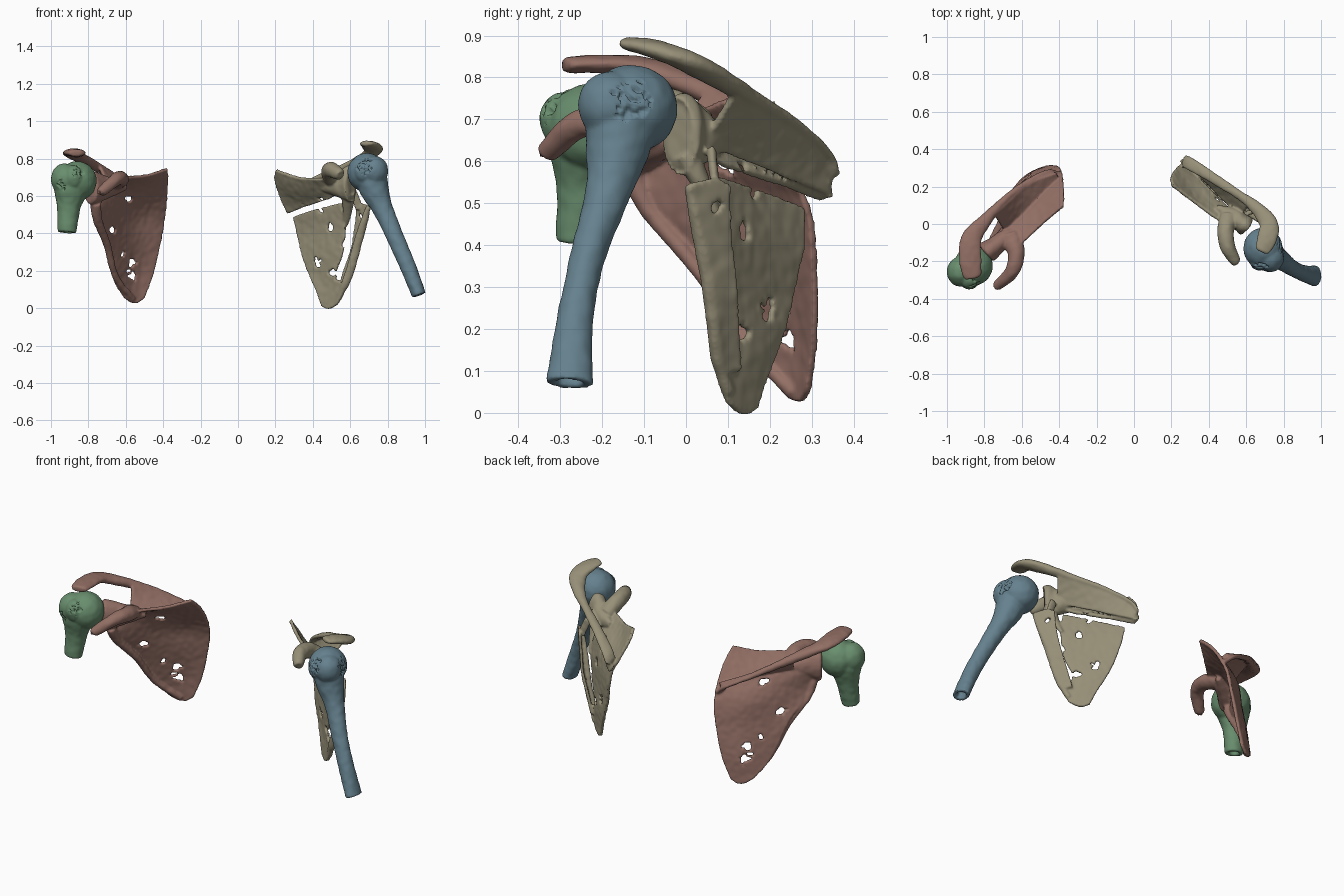
import bpy, bmesh, math
from mathutils import Vector, noise


def spline(pts, t):
    """Catmull-Rom point on a list of vectors, t in 0..1."""
    n = len(pts) - 1
    i = min(int(t * n), n - 1)
    f = t * n - i
    b, c = pts[i], pts[i + 1]
    a = pts[i - 1] if i > 0 else b * 2 - c
    d = pts[i + 2] if i + 2 <= n else c * 2 - b
    return 0.5 * (2 * b + (c - a) * f + (2 * a - 5 * b + 4 * c - d) * f**2
                  + (3 * b - a - 3 * c + d) * f**3)


def merge(bm, part):
    me = bpy.data.meshes.new("tmp")
    part.to_mesh(me)
    part.free()
    bm.from_mesh(me)
    bpy.data.meshes.remove(me)


def plate(bm, rows, thick=0.018, holes=(), nu=64, nv=64):
    """Thin curved sheet through rows of control points, with ragged holes (x, z, radius)."""
    rows = [[Vector(p) for p in r] for r in rows]
    p = bmesh.new()
    grid = []
    for j in range(nv + 1):
        cols = [spline(list(c), j / nv) for c in zip(*rows)]
        grid.append([p.verts.new(spline(cols, i / nu)) for i in range(nu + 1)])
    for j in range(nv):
        for i in range(nu):
            q = [grid[j][i], grid[j][i + 1], grid[j + 1][i + 1], grid[j + 1][i]]
            c = sum((v.co for v in q), Vector()) / 4
            wob = 1.1 * noise.noise(c * 60)
            if any(math.hypot(c.x - x, c.z - z) < r * (1 + wob) for x, z, r in holes):
                continue
            p.faces.new(q)
    bmesh.ops.delete(p, geom=[v for v in p.verts if not v.link_faces], context='VERTS')
    p.normal_update()
    bmesh.ops.solidify(p, geom=p.faces[:], thickness=thick)
    bmesh.ops.recalc_face_normals(p, faces=p.faces[:])
    merge(bm, p)


def tube(bm, path, up=(0, 0, 1), steps=40, sides=24, recess=0):
    """Elliptic sweep; path entries are x, y, z, sideways radius, upward radius."""
    pos = [Vector(q[:3]) for q in path]
    rad = [Vector((q[3], q[4], 0)) for q in path]
    p = bmesh.new()
    rings = []
    for k in range(steps + 1):
        t = k / steps
        c, r = spline(pos, t), spline(rad, t)
        tan = (spline(pos, min(1, t + .01)) - spline(pos, max(0, t - .01))).normalized()
        side = tan.cross(Vector(up)).normalized()
        nor = side.cross(tan)
        rings.append([p.verts.new(c + side * r.x * math.cos(a) + nor * r.y * math.sin(a))
                      for a in (2 * math.pi * s / sides for s in range(sides))])
    for a, b in zip(rings, rings[1:]):
        for s in range(sides):
            p.faces.new((a[s], a[s - 1], b[s - 1], b[s]))
    p.faces.new(rings[0])
    if recess:   # marrow hollow: narrower ring sunk into the end
        c = spline(pos, 1)
        rim = [p.verts.new(c + (v.co - c) * .55) for v in rings[-1]]
        sunk = [p.verts.new(v.co - tan * recess) for v in rim]
        for a, b in ((rings[-1], rim), (rim, sunk)):
            for s in range(sides):
                p.faces.new((a[s], a[s - 1], b[s - 1], b[s]))
        p.faces.new(sunk)
    else:
        p.faces.new(rings[-1])
    bmesh.ops.recalc_face_normals(p, faces=p.faces[:])
    merge(bm, p)


def ball(bm, x, y, z, rx, ry=None, rz=None):
    p = bmesh.new()
    bmesh.ops.create_uvsphere(p, u_segments=32, v_segments=20, radius=1)
    bmesh.ops.scale(p, vec=(rx, ry or rx, rz or rx), verts=p.verts)
    bmesh.ops.translate(p, vec=(x, y, z), verts=p.verts)
    merge(bm, p)


def finish(name, bm, color, smooth=5, pits=()):
    """Fuse the pieces into one bone, roughen it, pit it and colour it."""
    me = bpy.data.meshes.new(name + "_raw")
    bm.to_mesh(me)
    bm.free()
    raw = bpy.data.objects.new(name + "_raw", me)
    bpy.context.collection.objects.link(raw)
    rm = raw.modifiers.new("fuse", 'REMESH')
    rm.mode, rm.voxel_size = 'VOXEL', 0.006
    sm = raw.modifiers.new("soften", 'SMOOTH')
    sm.factor, sm.iterations = 0.5, smooth
    dg = bpy.context.evaluated_depsgraph_get()
    out = bpy.data.meshes.new_from_object(raw.evaluated_get(dg))
    bpy.data.objects.remove(raw)
    normals = [v.normal.copy() for v in out.vertices]
    for v, n in zip(out.vertices, normals):
        d = 0.002 * noise.noise(v.co * 30)
        for x, y, z, r in pits:
            if (v.co - Vector((x, y, z))).length < r and noise.noise(v.co * 80) > 0.22:
                d -= 0.014
        v.co += n * d
    ob = bpy.data.objects.new(name, out)
    bpy.context.collection.objects.link(ob)
    mat = bpy.data.materials.new(name + "_colour")
    mat.diffuse_color = (*color, 1)
    out.materials.clear()
    out.materials.append(mat)
    out.polygons.foreach_set("use_smooth", [True] * len(out.polygons))


# Shoulder blade on the -x side
bm = bmesh.new()
plate(bm, [[(-.372, .09, .742), (-.48, .0, .705), (-.60, -.11, .69)],
           [(-.372, .19, .65), (-.54, .09, .62), (-.74, -.09, .64)],
           [(-.385, .28, .50), (-.57, .16, .50), (-.76, -.12, .52)],
           [(-.41, .30, .35), (-.55, .21, .35), (-.71, .03, .36)],
           [(-.45, .30, .18), (-.55, .25, .18), (-.66, .14, .16)],
           [(-.50, .285, .05), (-.55, .26, .025), (-.61, .22, .055)]],
      holes=[(-.585, .58, .018), (-.67, .42, .015), (-.565, .24, .022),
             (-.56, .17, .022), (-.61, .29, .013), (-.58, .20, .013)])
tube(bm, [(-.76, -.125, .56, .03, .03), (-.75, -.08, .47, .025, .02),
          (-.70, .03, .34, .02, .018), (-.655, .14, .17, .018, .016),
          (-.56, .255, .045, .016, .014)], up=(0, 1, 0))           # lateral border
tube(bm, [(-.60, -.02, .645, .015, .015), (-.68, -.07, .645, .045, .05),
          (-.745, -.12, .645, .052, .078), (-.785, -.15, .645, .06, .09),
          (-.795, -.158, .645, .045, .075)])                       # socket
plate(bm, [[(-.41, .25, .57), (-.55, .10, .61), (-.70, -.03, .64)],
           [(-.42, .28, .59), (-.58, .21, .66), (-.755, .055, .765)]])   # spine wall
tube(bm, [(-.40, .265, .54, .02, .012), (-.47, .265, .60, .025, .013),
          (-.58, .215, .66, .018, .015), (-.68, .14, .715, .02, .02),
          (-.79, .025, .775, .034, .027), (-.87, -.08, .82, .055, .025),
          (-.875, -.19, .832, .06, .022), (-.865, -.275, .83, .05, .02),
          (-.862, -.292, .83, .03, .014)])                         # spine, acromion
tube(bm, [(-.67, -.06, .66, .06, .04), (-.63, -.15, .69, .046, .042),
          (-.65, -.25, .69, .038, .034), (-.725, -.325, .627, .028, .028),
          (-.735, -.335, .617, .015, .015)])                       # coracoid
finish("left_shoulder_blade", bm, (.29, .16, .13))

# Shoulder blade on the +x side: cracked into pieces
bm = bmesh.new()
plate(bm, [[(.21, .21, .745), (.33, .12, .705), (.46, .02, .70)],
           [(.203, .26, .69), (.33, .17, .64), (.52, .03, .66)],
           [(.235, .31, .59), (.35, .22, .58), (.54, .05, .62)],
           [(.27, .335, .51), (.38, .22, .555), (.50, .10, .59)]],
      holes=[(.45, .595, .012), (.36, .57, .010)])                 # upper fossa
plate(bm, [[(.302, .285, .49), (.40, .20, .525), (.56, .08, .565)],
           [(.322, .285, .40), (.44, .19, .42), (.58, .085, .43)],
           [(.35, .26, .28), (.44, .19, .28), (.565, .095, .29)],
           [(.385, .235, .18), (.45, .19, .17), (.53, .12, .18)],
           [(.425, .20, .09), (.50, .145, .09), (.575, .08, .11)],
           [(.455, .175, .01), (.49, .145, -.005), (.54, .105, .02)]],
      holes=[(.43, .25, .022), (.50, .43, .018), (.54, .17, .02),
             (.51, .19, .018), (.45, .525, .016), (.57, .34, .014)])  # lower fossa
plate(bm, [[(.70, .0, .545), (.66, .06, .56), (.63, .10, .545)],
           [(.68, .02, .45), (.65, .065, .45), (.62, .10, .44)],
           [(.645, .05, .33), (.62, .085, .32), (.60, .115, .32)],
           [(.61, .065, .20), (.58, .095, .20), (.56, .12, .20)],
           [(.565, .08, .10), (.545, .105, .10), (.53, .125, .10)]],
      thick=.016, holes=[(.65, .49, .014)], nu=24)                 # cracked border strip
tube(bm, [(.535, .105, .05, .016, .013), (.572, .075, .13, .022, .016),
          (.602, .065, .21, .024, .016), (.632, .05, .32, .024, .016),
          (.66, .03, .42, .022, .015), (.695, .005, .54, .014, .011)], up=(0, 1, 0))  # rim
tube(bm, [(.59, -.0, .62, .038, .035), (.585, .05, .52, .026, .018),
          (.575, .09, .44, .012, .010)], up=(0, 1, 0))             # broken neck
tube(bm, [(.65, .07, .53, .022, .010), (.61, .06, .63, .022, .012)], up=(0, 1, 0))  # shard
tube(bm, [(.44, .09, .65, .015, .02), (.53, .04, .655, .05, .06),
          (.57, .01, .66, .05, .085), (.60, -.012, .665, .055, .10),
          (.608, -.018, .665, .04, .08)])                          # socket
plate(bm, [[(.275, .33, .52), (.39, .21, .575), (.56, .035, .65)],
           [(.265, .34, .57), (.42, .25, .685), (.62, .11, .77)]])  # spine wall
tube(bm, [(.27, .335, .515, .02, .012), (.285, .33, .60, .035, .014),
          (.40, .26, .68, .03, .016), (.57, .15, .755, .024, .02),
          (.66, .08, .797, .036, .025), (.72, .0, .84, .05, .026),
          (.712, -.075, .868, .054, .022), (.688, -.135, .88, .042, .016),
          (.682, -.15, .882, .025, .010)])                         # spine, acromion
tube(bm, [(.51, .04, .68, .05, .04), (.49, -.03, .725, .045, .046),
          (.50, -.12, .74, .04, .042), (.54, -.195, .718, .03, .032),
          (.548, -.208, .712, .016, .018)])                        # coracoid
finish("right_shoulder_blade", bm, (.31, .28, .19))

# Upper arm bone on the -x side: short stump
bm = bmesh.new()
tube(bm, [(-.895, -.24, .72, .07, .07), (-.895, -.245, .64, .09, .085),
          (-.905, -.25, .54, .064, .06), (-.915, -.265, .405, .05, .046)],
     up=(0, 1, 0), recess=.03)
ball(bm, -.86, -.225, .68, .105, .105, .105)
ball(bm, -.928, -.255, .69, .072, .08, .085)
ball(bm, -.88, -.295, .70, .055, .055, .065)
finish("left_upper_arm", bm, (.14, .27, .155), 8, [(-.85, -.32, .73, .045), (-.94, -.32, .66, .03)])

# Upper arm bone on the +x side: long shaft
bm = bmesh.new()
tube(bm, [(.705, -.15, .72, .09, .09), (.735, -.165, .62, .075, .075),
          (.775, -.185, .53, .055, .055), (.845, -.235, .37, .046, .042),
          (.91, -.265, .22, .043, .044), (.968, -.278, .07, .038, .057)],
     up=(0, 1, 0), recess=.04)
ball(bm, .69, -.13, .725, .105, .11, .105)
ball(bm, .728, -.18, .735, .075, .078, .08)
ball(bm, .67, -.20, .73, .05, .05, .06)
finish("right_upper_arm", bm, (.13, .22, .27), 8, [(.79, -.13, .75, .055), (.68, -.24, .76, .05)])
